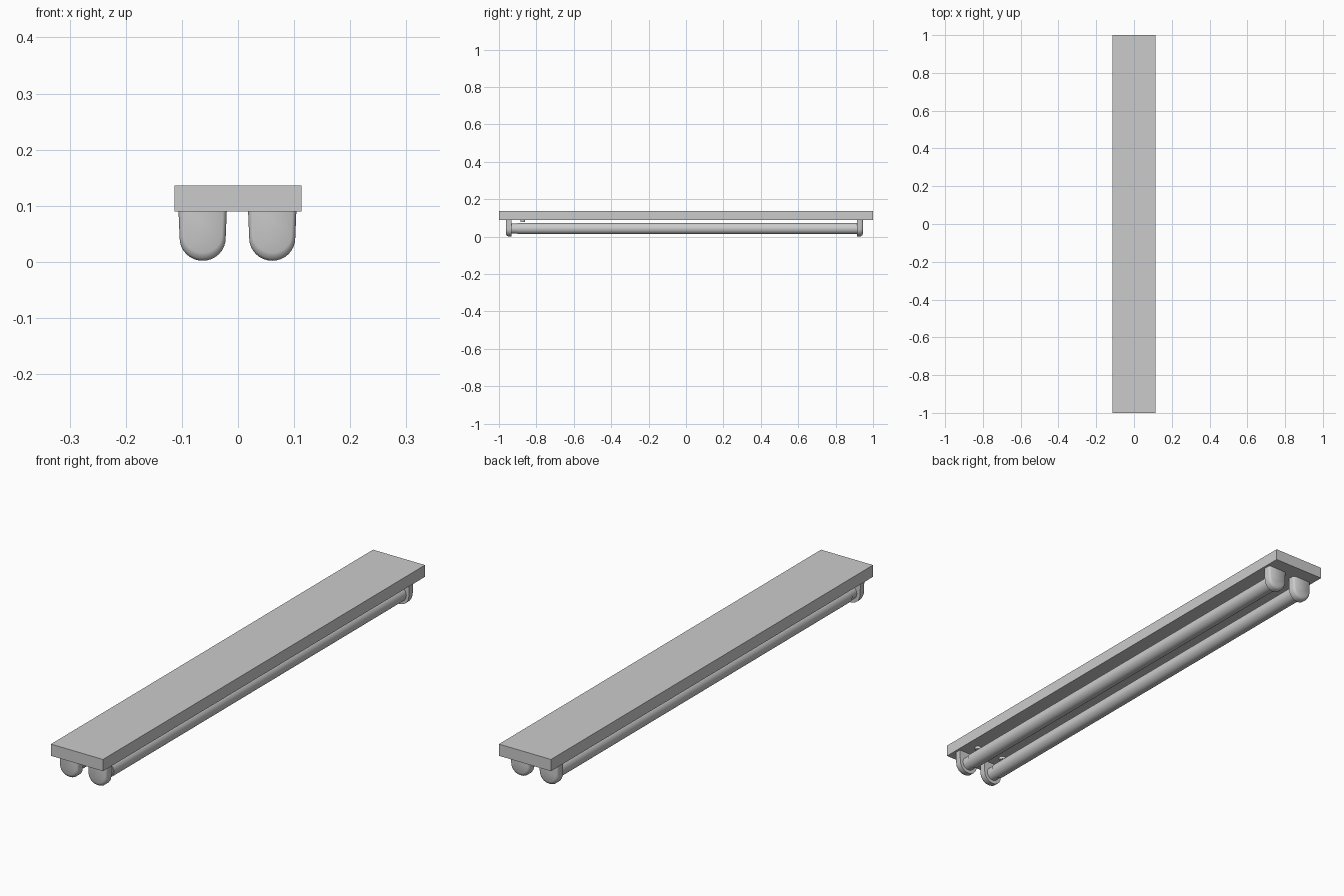
import bpy, bmesh, math

cube = bpy.data.objects.get("Cube")
if cube:
    bpy.data.objects.remove(cube, do_unlink=True)


def material(name, value):
    m = bpy.data.materials.new(name)
    m.use_nodes = True
    colour = (value, value, value, 1)
    m.diffuse_color = colour
    m.node_tree.nodes["Principled BSDF"].inputs["Base Color"].default_value = colour
    return m


grey = material("light grey", 0.6)


def finish(obj, name, smooth=None):
    obj.name = name
    obj.data.materials.append(grey)
    if smooth:
        bpy.ops.object.select_all(action="DESELECT")
        obj.select_set(True)
        bpy.context.view_layer.objects.active = obj
        bpy.ops.object.shade_smooth_by_angle(angle=math.radians(smooth))


def rod(name, radius, x, z, start, end):
    bpy.ops.mesh.primitive_cylinder_add(
        vertices=32, radius=radius, depth=end - start,
        location=(x, (start + end) / 2, z), rotation=(math.pi / 2, 0, 0))
    finish(bpy.context.object, name, 40)


def socket(name, x, inner, outer):
    """U-shaped lamp holder whose outer face is slightly domed."""
    half, top, spring, low = 0.043, 0.09, 0.042, 0.002
    outline = [(half, top)]
    for i in range(17):
        a = math.pi * i / 16
        outline.append((0.041 * math.cos(a), spring - (spring - low) * math.sin(a)))
    outline.append((-half, top))
    bm = bmesh.new()
    rings = []
    for t, scale in ((0, 1), (0.65, 1), (0.88, 0.95), (1, 0.84)):
        y = inner + (outer - inner) * t
        rings.append([bm.verts.new((x + px * scale, y, top - (top - pz) * scale))
                      for px, pz in outline])
    n = len(outline)
    for a, b in zip(rings, rings[1:]):
        for i in range(n):
            j = (i + 1) % n
            bm.faces.new((a[i], a[j], b[j], b[i]))
    bm.faces.new(rings[0])
    bm.faces.new(rings[-1])
    bmesh.ops.recalc_face_normals(bm, faces=bm.faces)
    mesh = bpy.data.meshes.new(name)
    bm.to_mesh(mesh)
    bm.free()
    obj = bpy.data.objects.new(name, mesh)
    bpy.context.collection.objects.link(obj)
    finish(obj, name, 50)


# Mounting base
bpy.ops.mesh.primitive_cube_add(size=1, location=(0, 0, 0.113))
base = bpy.context.object
base.scale = (0.226, 2, 0.046)
finish(base, "mounting_base")

# Two lamps, each with its holders, end caps and starter
for side, x in (("left", 0.061), ("right", -0.063)):
    rod(side + "_tube", 0.03, x, 0.043, -0.9, 0.92)
    rod(side + "_front_cap", 0.027, x, 0.043, -0.935, -0.9)
    socket(side + "_front_socket", x, -0.932, -0.963)
    socket(side + "_back_socket", x, 0.915, 0.946)
    bpy.ops.mesh.primitive_cylinder_add(
        vertices=20, radius=0.013, depth=0.012, location=(x, -0.873, 0.085))
    finish(bpy.context.object, side + "_starter", 40)
